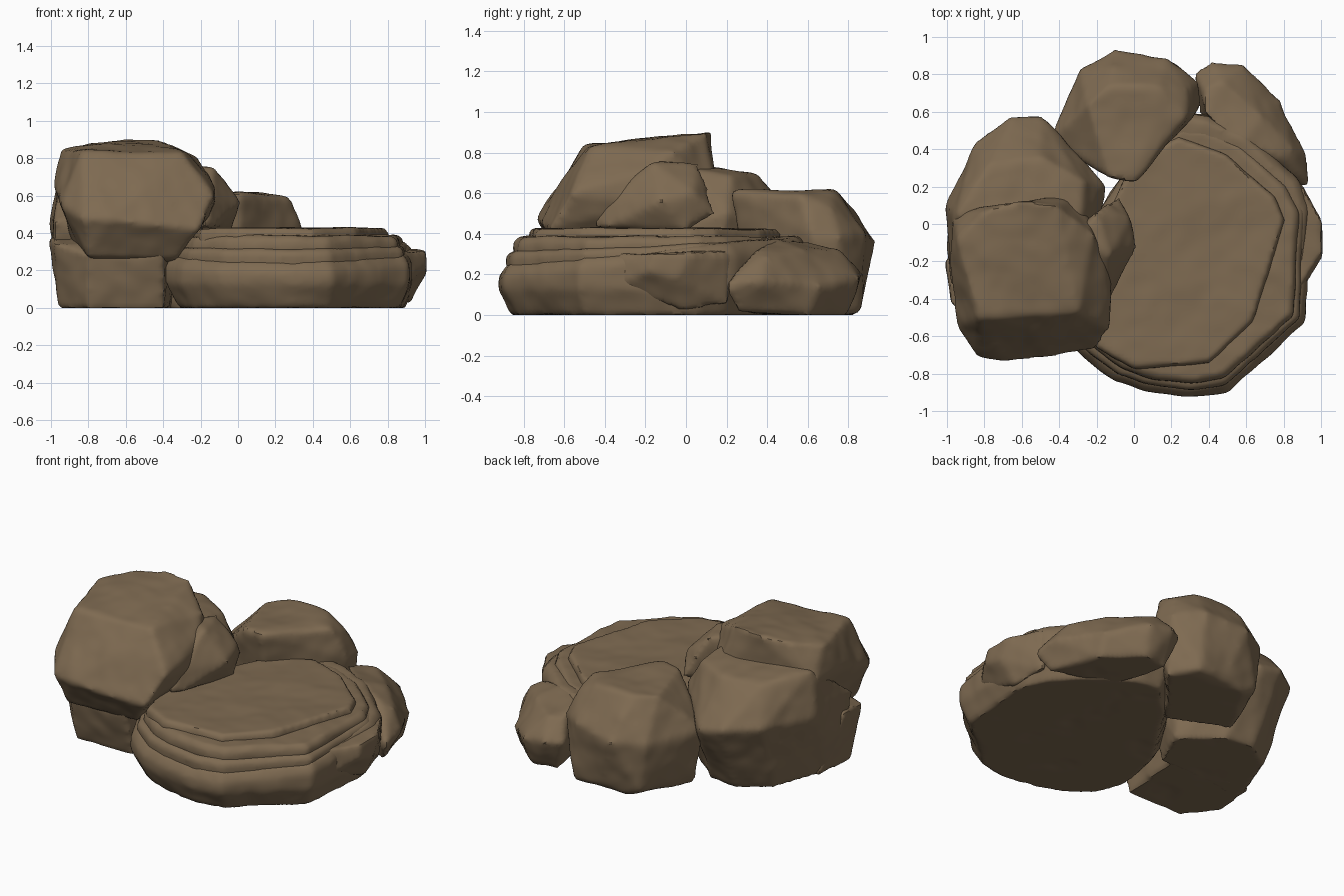
import bpy, bmesh
from mathutils import Vector, noise

cube = bpy.data.objects.get("Cube")
if cube:
    bpy.data.objects.remove(cube, do_unlink=True)

# One earthy stone colour
COLOR = (0.21, 0.145, 0.083, 1)
stone = bpy.data.materials.new("brown stone")
stone.use_nodes = True
stone.diffuse_color = COLOR
shader = next(n for n in stone.node_tree.nodes if n.type == "BSDF_PRINCIPLED")
shader.inputs["Base Color"].default_value = COLOR
shader.inputs["Roughness"].default_value = 0.9


def rock(name, points, soften=5, rough=0.014, voxel=0.02):
    """Chiselled stone: a convex hull, remeshed, softened and weathered."""
    bm = bmesh.new()
    for p in points:
        bm.verts.new(p)
    out = bmesh.ops.convex_hull(bm, input=bm.verts)
    spare = {g for g in out["geom_interior"] + out["geom_unused"]
             if isinstance(g, bmesh.types.BMVert)}
    bmesh.ops.delete(bm, geom=list(spare), context="VERTS")
    bmesh.ops.recalc_face_normals(bm, faces=bm.faces)
    mesh = bpy.data.meshes.new(name)
    bm.to_mesh(mesh)
    bm.free()
    obj = bpy.data.objects.new(name, mesh)
    bpy.context.collection.objects.link(obj)

    remesh = obj.modifiers.new("remesh", "REMESH")
    remesh.mode = "VOXEL"
    remesh.voxel_size = voxel
    smooth = obj.modifiers.new("soften", "SMOOTH")
    smooth.iterations = soften
    graph = bpy.context.evaluated_depsgraph_get()
    final = bpy.data.meshes.new_from_object(obj.evaluated_get(graph))
    obj.modifiers.clear()
    obj.data = final
    bpy.data.meshes.remove(mesh)
    final.name = name

    # Weathering: broad dents plus a finer grain, kept above the ground
    moved = []
    for v in final.vertices:
        dent = noise.noise(v.co * 4) + 0.35 * noise.noise(v.co * 11)
        co = v.co + v.normal * rough * (dent + 0.3)
        co.z = max(co.z, 0)
        moved.append(co)
    for v, co in zip(final.vertices, moved):
        v.co = co
    final.materials.clear()
    final.materials.append(stone)
    bpy.ops.object.select_all(action="DESELECT")
    obj.select_set(True)
    bpy.context.view_layer.objects.active = obj
    bpy.ops.object.shade_smooth_by_angle(angle=0.7)


# Layered slab: outlines stacked at shrinking scales
OUTLINE = [(.05, -.89), (.3, -.93), (.5, -.89), (.91, -.53), (.93, -.2),
           (.94, .08), (.87, .23), (.6, .49), (.4, .58), (.24, .6), (0, .34),
           (-.3, -.1), (-.38, -.5), (-.3, -.69), (-.1, -.84)]
TOP = [(.8, .02), (.7, -.3), (.63, -.52), (.4, -.74), (0, -.77), (-.2, -.66),
       (-.3, -.3), (-.05, .25), (.05, .38), (.24, .46), (.5, .37), (.75, .14)]
CENTRE = Vector((.3, -.15))


def layer(name, rings, outline=OUTLINE, **kw):
    """rings: (scale, height, tilt) from bottom to top"""
    points = []
    for scale, height, tilt in rings:
        for xy in outline:
            x, y = CENTRE + (Vector(xy) - CENTRE) * scale
            points.append((x, y, height + tilt * y))
    rock(name, points, **kw)


layer("slab_base", [(.91, 0, 0), (1, .13, 0), (1, .28, .1), (.95, .33, .1)])
layer("slab_middle", [(.94, .15, 0), (.95, .32, .04), (.92, .345, .04)],
      soften=3, rough=.012)
layer("slab_ledge", [(.9, .28, 0), (.9, .355, 0), (.87, .38, 0)],
      soften=3, rough=.014)
layer("slab_top", [(1, .3, 0), (1, .405, 0), (.98, .422, 0)],
      outline=TOP, soften=2, rough=.01)

# Tall boulder overhanging the front
rock("tall_boulder", [
    (-.83, -.5, .835), (-.3, -.47, .83), (-.15, -.2, .7), (-.95, -.08, .85),
    (-.8, .07, .88), (-.6, .13, .905), (-.42, .1, .9), (-.22, -.06, .8),
    (-.94, -.55, .55), (-.83, -.72, .47), (-.68, -.74, .47), (-.2, -.67, .42),
    (-.13, -.56, .6), (-.13, -.2, .55), (-.98, -.2, .67), (-.96, .05, .65),
    (-.3, .15, .5), (-.8, -.62, .27), (-.33, -.57, .26), (-.85, 0, .22),
    (-.4, 0, .22)], soften=4)
rock("rear_boulder", [
    (-.95, .05, .73), (-.77, .32, .69), (-.5, .35, .69), (-.27, .22, .68),
    (-.3, 0, .73), (-1, .1, .45), (-.85, .44, .46), (-.66, .57, .45),
    (-.5, .57, .42), (-.4, .45, .44), (-.15, .2, .5), (-.2, -.1, .4),
    (-.98, -.33, .46), (-.98, -.25, .2), (-.93, -.15, 0), (-.8, .24, 0),
    (-.62, .37, 0), (-.42, .34, 0), (-.2, .15, 0), (-.3, -.1, 0)], soften=4)
rock("boulder_foot", [
    (-1.01, -.2, .38), (-.98, -.43, .35), (-.8, -.58, .28), (-.4, -.6, .3),
    (-.35, -.2, .35), (-.96, -.33, 0), (-.8, -.52, 0), (-.4, -.52, 0),
    (-.35, 0, 0), (-.92, -.05, 0)])
rock("boulder_side_lump", [
    (-.13, -.17, .76), (-.2, .06, .74), (-.08, .14, .5), (-.02, .03, .6),
    (0, -.12, .56), (-.04, 0, .42), (-.12, -.38, .44), (-.12, -.2, .41),
    (-.18, -.46, .43), (-.16, -.4, .55), (-.35, -.1, .42), (-.35, -.1, .74)])

# Rocks along the back
rock("back_rock", [
    (-.25, .64, .6), (-.13, .25, .6), (.01, .23, .61), (.27, .57, .585),
    (.13, .73, .61), (-.14, .73, .61), (-.12, .83, .5), (.28, .72, .52),
    (-.43, .45, .35), (-.29, .82, .36), (-.1, .92, .36), (.18, .885, .4),
    (.34, .76, .38), (.36, .63, .38), (-.4, .48, .08), (-.24, .83, .05),
    (0, .87, .06), (.2, .85, .02), (.32, .7, 0), (0, .3, 0), (-.37, .45, 0),
    (-.15, .83, 0), (-.1, .4, 0)], soften=4)
rock("back_left_rock", [
    (.38, .72, .33), (.38, .6, .36), (.5, .45, .38), (.6, .44, .365),
    (.78, .35, .31), (.84, .4, .28), (.68, .58, .32), (.47, .76, .32),
    (.33, .8, .2), (.42, .86, .2), (.58, .84, .18), (.78, .66, .14),
    (.92, .36, .17), (.94, .19, .14), (.36, .6, .1), (.4, .76, 0),
    (.56, .79, 0), (.76, .6, 0), (.88, .25, .02), (.5, .4, 0)], soften=4)

# Bulge wedged against the slab's left edge
rock("edge_block", [
    (1, .02, .31), (1.01, -.05, .18), (1.01, -.18, .22), (1, -.16, .3),
    (.88, .22, .31), (.87, -.36, .3), (.89, -.36, .14), (.87, .22, .05),
    (.91, 0, .02), (.7, 0, .2)])
